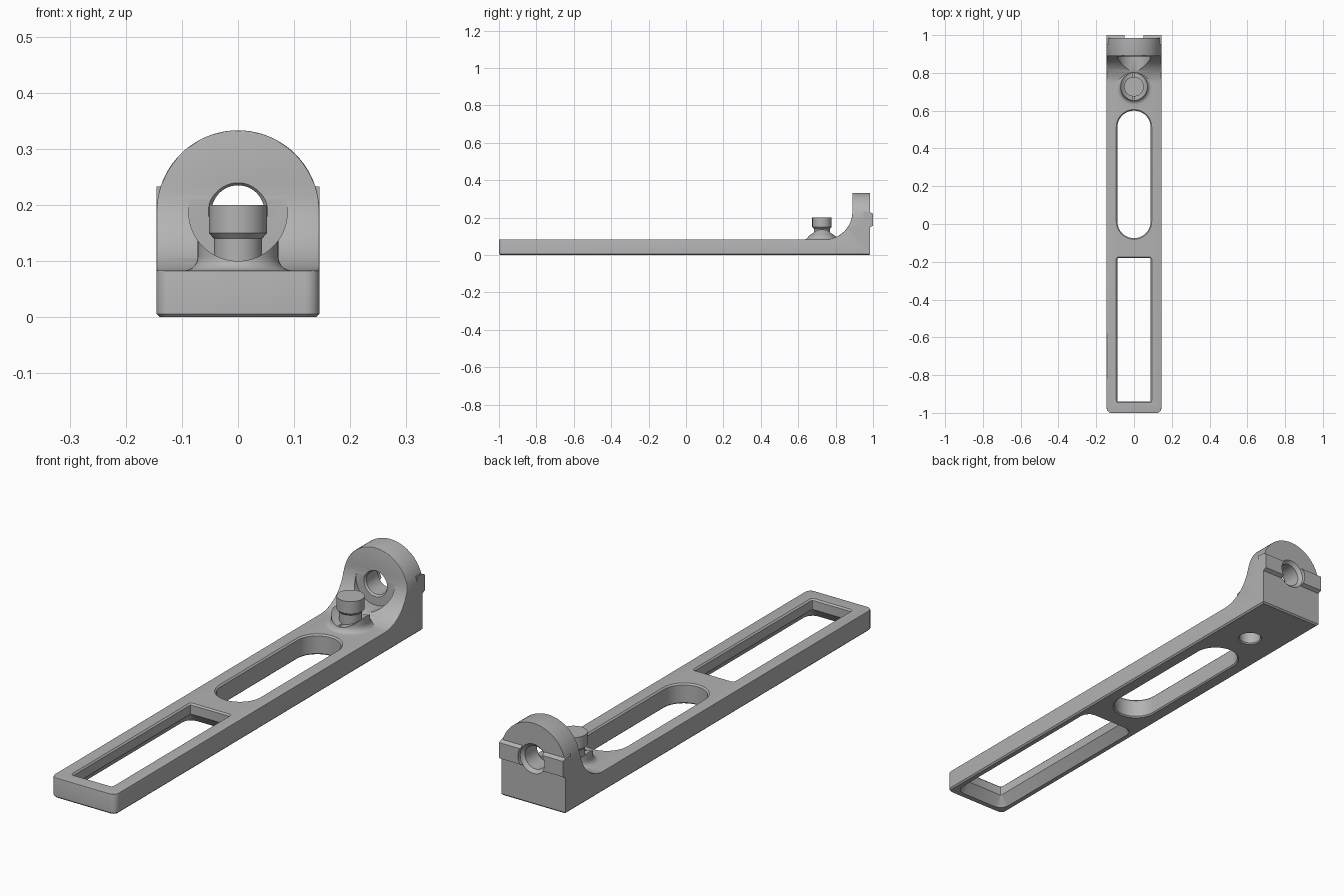
import bpy, bmesh, math
from mathutils import Matrix, Vector

if "Cube" in bpy.data.objects:
    bpy.data.objects.remove(bpy.data.objects["Cube"])

W = 0.145        # half width
TOP = 0.083      # plate thickness
BACK = 0.985     # rear face of the upright
HZ = 0.188       # height of the cross hole

metal = bpy.data.materials.new("grey metal")
metal.diffuse_color = (0.45, 0.45, 0.45, 1)
metal.use_nodes = True
metal.node_tree.nodes["Principled BSDF"].inputs["Base Color"].default_value = metal.diffuse_color


def loft(name, rings, matrix=Matrix()):
    """Closed solid through rings with equal point counts, capped at both ends."""
    bm = bmesh.new()
    vs = [[bm.verts.new(matrix @ Vector(p)) for p in ring] for ring in rings]
    n = len(vs[0])
    for a, b in zip(vs, vs[1:]):
        for i in range(n):
            j = (i + 1) % n
            bm.faces.new((a[i], a[j], b[j], b[i]))
    bm.faces.new(vs[0])
    bm.faces.new(vs[-1])
    bmesh.ops.recalc_face_normals(bm, faces=bm.faces)
    mesh = bpy.data.meshes.new(name)
    bm.to_mesh(mesh)
    bm.free()
    mesh.materials.append(metal)
    ob = bpy.data.objects.new(name, mesh)
    bpy.context.collection.objects.link(ob)
    return ob


def lathe(name, profile, matrix, n=48):
    return loft(name, [[(r * math.cos(t), r * math.sin(t), h)
                        for t in (2 * math.pi * i / n for i in range(n))]
                       for r, h in profile], matrix)


def slot(name, hx, y0, y1, r, levels, steps):
    """Rounded window whose outline grows by an offset at each (z, offset) level."""
    rings = []
    for z, o in levels:
        ring = []
        for k, (sx, cy) in enumerate(((1, y1 - r), (-1, y1 - r), (-1, y0 + r), (1, y0 + r))):
            for i in range(steps + 1):
                t = math.pi / 2 * (k + i / steps)
                ring.append((sx * (hx - r) + (r + o) * math.cos(t),
                             cy + (r + o) * math.sin(t), z))
        rings.append(ring)
    return loft(name, rings)


def boolean(ob, other, op):
    m = ob.modifiers.new(op, 'BOOLEAN')
    m.operation, m.object, m.solver = op, other, 'EXACT'
    bpy.context.view_layer.objects.active = ob
    bpy.ops.object.modifier_apply(modifier=m.name)
    bpy.data.objects.remove(other)


def bevel(ob, rule, width, segments):
    """Bevel the sharp edges whose two ends both satisfy the rule."""
    bm = bmesh.new()
    bm.from_mesh(ob.data)
    bmesh.ops.remove_doubles(bm, verts=bm.verts, dist=1e-5)
    edges = [e for e in bm.edges if len(e.link_faces) == 2
             and e.calc_face_angle(0) > math.radians(35)
             and all(rule(v.co) for v in e.verts)]
    bmesh.ops.bevel(bm, geom=edges, offset=width, offset_type='OFFSET',
                    segments=segments, profile=0.5, affect='EDGES', clamp_overlap=True)
    bm.to_mesh(ob.data)
    bm.free()


# Body: L-shaped side profile with a large inner fillet
R = 0.15
side = [(-1, 0), (BACK, 0), (BACK, 0.34), (0.89, 0.34)]
for i in range(17):
    t = -math.pi / 2 * i / 16
    side.append((0.89 - R + R * math.cos(t), TOP + R + R * math.sin(t)))
side.append((-1, TOP))
body = loft("bracket_body", [[(x, y, z) for y, z in side] for x in (-W, W)])

# Round the upright into an arch
arch = [(-W, -0.1), (W, -0.1)] + [(W * math.cos(math.pi * i / 40), HZ + W * math.sin(math.pi * i / 40))
                                  for i in range(41)]
boolean(body, loft("arch", [[(x, y, z) for x, z in arch] for y in (-1.2, 1.2)]), 'INTERSECT')

# Soft corners, upper edges and a fine bottom chamfer
bm = bmesh.new()
bm.from_mesh(body.data)
posts = [e for e in bm.edges if all(v.co.y < -0.99 for v in e.verts)
         and abs(e.verts[0].co.z - e.verts[1].co.z) > 0.05]
bmesh.ops.bevel(bm, geom=posts, offset=0.025, segments=5, profile=0.5, affect='EDGES')
bm.to_mesh(body.data)
bm.free()
bevel(body, lambda p: p.z > 0.05 and p.y < 0.97, 0.012, 3)
bevel(body, lambda p: p.z < 0.001, 0.006, 1)

# Raised boss with a flared foot
boss_at = Matrix.Translation((0, 0.727, 0))
foot = [(0.072 + 0.024 * (1 - math.sin(a)), 0.107 - 0.024 * math.cos(a))
        for a in (math.pi / 2 * i / 5 for i in range(6))]
boolean(body, lathe("boss", [(0.096, 0.05)] + foot + [(0.072, 0.143), (0.070, 0.148), (0.065, 0.15)],
                    boss_at), 'UNION')

# Locating ribs on the rear face, either side of the hole
rib = [(0.95, 0.145), (BACK, 0.149), (1.0, 0.157), (1.0, 0.221), (BACK, 0.229), (0.95, 0.233)]
for s in (-1, 1):
    boolean(body, loft("rib", [[(s * x, y, z) for y, z in rib] for x in (0.05, W)]), 'UNION')

# Spot face and cross hole through the upright
along_y = Matrix.Translation((0, 0, HZ)) @ Matrix.Rotation(-math.pi / 2, 4, 'X')
boolean(body, lathe("spot_face", [(0.088, 0.6), (0.088, 0.888)], along_y, 64), 'DIFFERENCE')
boolean(body, lathe("cross_hole", [(0.053, 0.85), (0.053, 0.888), (0.047, 0.896), (0.047, 0.972),
                                   (0.060, BACK), (0.060, 1.05)], along_y), 'DIFFERENCE')

# Vertical hole through the boss
boolean(body, lathe("boss_hole", [(0.047, -0.05), (0.047, 0.0), (0.043, 0.005), (0.043, 0.140),
                                  (0.052, 0.15), (0.052, 0.2)], boss_at), 'DIFFERENCE')

# Rounded slot, and rectangular window flaring out underneath
boolean(body, slot("round_slot", 0.088, -0.075, 0.6, 0.088,
                   [(-0.1, 0.005), (0, 0.005), (0.005, 0), (0.077, 0), (TOP, 0.006), (0.2, 0.006)], 12),
        'DIFFERENCE')
boolean(body, slot("window", 0.088, -0.94, -0.18, 0.006,
                   [(-0.1, 0.032), (0, 0.032), (0.04, 0), (0.077, 0), (TOP, 0.006), (0.2, 0.006)], 3),
        'DIFFERENCE')

# Single material and smooth shading with crisp edges
body.data.materials.clear()
body.data.materials.append(metal)
for p in body.data.polygons:
    p.material_index = 0
bpy.ops.object.select_all(action='DESELECT')
body.select_set(True)
bpy.context.view_layer.objects.active = body
bpy.ops.object.shade_smooth_by_angle(angle=math.radians(30))
